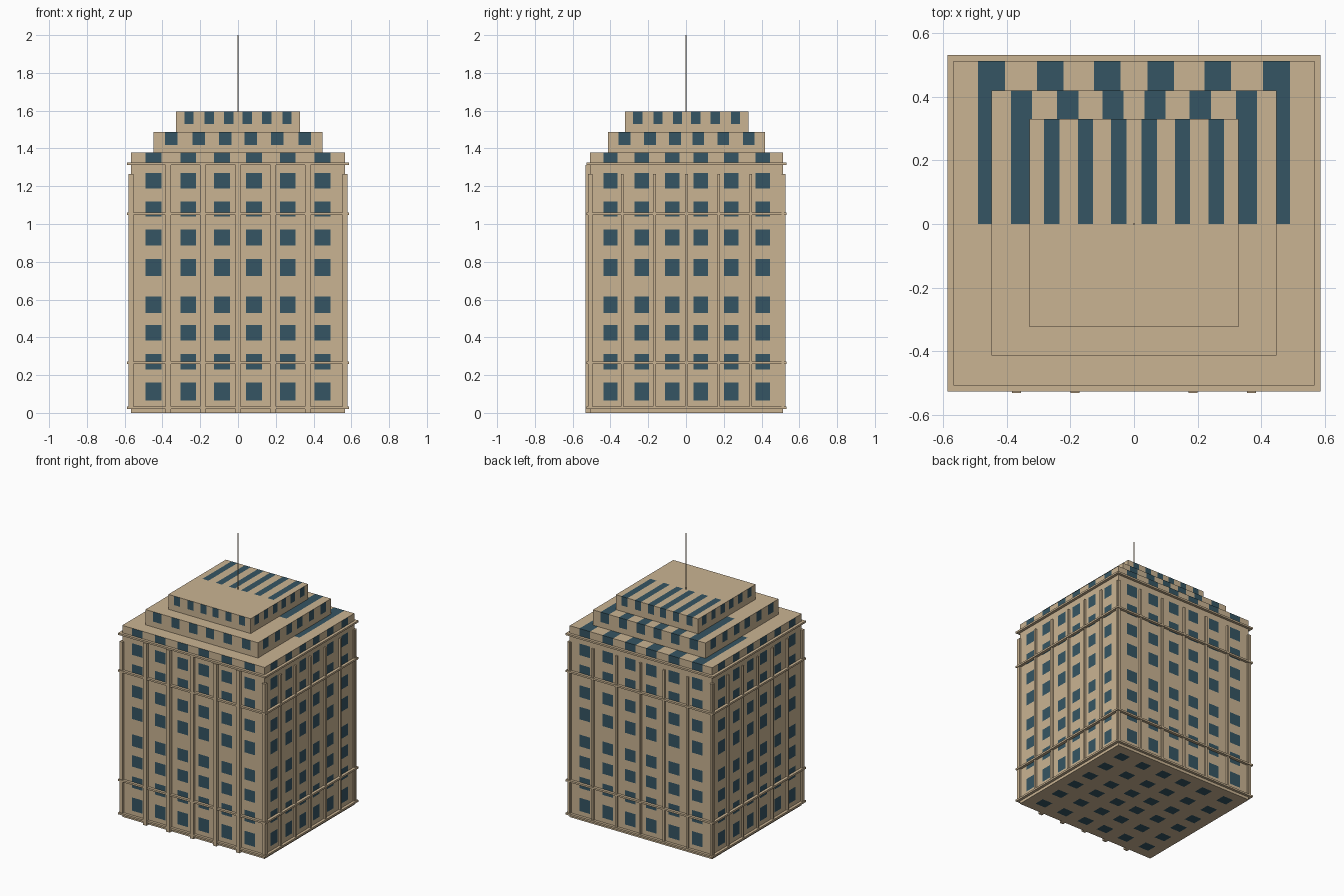
import bpy
import bmesh
from mathutils import Vector

cube = bpy.data.objects.get("Cube")
if cube:
    bpy.data.objects.remove(cube, do_unlink=True)


def make_material(name, color):
    mat = bpy.data.materials.new(name)
    mat.use_nodes = True
    mat.diffuse_color = color
    mat.node_tree.nodes["Principled BSDF"].inputs["Base Color"].default_value = color
    return mat


stone = make_material("tan stone", (0.59, 0.455, 0.29, 1))
glass = make_material("dark blue glass", (0.036, 0.091, 0.125, 1))

Y_MID = 0.003          # the body sits slightly back, behind the front ribs
HALF_X, HALF_Y = 0.567, 0.51
COLUMNS = [s * f for f in (0.148, 0.465, 0.79) for s in (-1, 1)]
COLUMN_HALF = 0.074


def add_box(bm, low, high):
    verts = bmesh.ops.create_cube(bm, size=1)["verts"]
    low, high = Vector(low), Vector(high)
    size, mid = high - low, (high + low) / 2
    for v in verts:
        v.co = Vector(a * b for a, b in zip(v.co, size)) + mid


def finish(name, bm, *materials):
    mesh = bpy.data.meshes.new(name)
    bm.to_mesh(mesh)
    bm.free()
    for mat in materials:
        mesh.materials.append(mat)
    obj = bpy.data.objects.new(name, mesh)
    bpy.context.collection.objects.link(obj)
    return obj


def inside(value, spans):
    return any(a < value < b for a, b in spans)


# A block whose faces are cut along window lines and coloured by position
def tier(name, half_x, half_y, bottom, top, rows):
    bm = bmesh.new()
    add_box(bm, (-half_x, Y_MID - half_y, bottom), (half_x, Y_MID + half_y, top))
    x_spans = [((c - COLUMN_HALF) * half_x, (c + COLUMN_HALF) * half_x) for c in COLUMNS]
    y_spans = [(Y_MID + (c - COLUMN_HALF) * half_y, Y_MID + (c + COLUMN_HALF) * half_y)
               for c in COLUMNS]
    cuts = [[p for span in spans for p in span] for spans in (x_spans, y_spans, rows)]
    cuts[1].append(0)
    for axis, positions in enumerate(cuts):
        normal = Vector((0, 0, 0))
        normal[axis] = 1
        for p in positions:
            if axis == 2 and p >= top:
                continue
            geom = bm.verts[:] + bm.edges[:] + bm.faces[:]
            bmesh.ops.bisect_plane(bm, geom=geom, plane_co=normal * p, plane_no=normal)
    bm.normal_update()
    for face in bm.faces:
        c, n = face.calc_center_median(), face.normal
        in_x, in_y, in_z = inside(c.x, x_spans), inside(c.y, y_spans), inside(c.z, rows)
        if n.z > 0.5:                       # roof strips on the rear half
            window = in_x and c.y > 0
        elif n.z < -0.5:                    # grid underneath
            window = in_x and in_y
        else:
            window = in_z and (in_y if abs(n.x) > 0.5 else in_x)
        face.material_index = int(window)
    return finish(name, bm, stone, glass)


main_rows = [(0.065, 0.16), (0.23, 0.312), (0.382, 0.465), (0.53, 0.615), (0.725, 0.815),
             (0.885, 0.97), (1.04, 1.12), (1.187, 1.27), (1.32, 1.378)]
tier("main_tower", HALF_X, HALF_Y, 0, 1.378, main_rows)
tier("middle_setback", 0.448, 0.416, 1.378, 1.488, [(1.417, 1.488)])
tier("upper_setback", 0.328, 0.327, 1.488, 1.595, [(1.53, 1.595)])

# Horizontal bands around the tower
bm = bmesh.new()
for z in (0.02, 0.26, 1.047, 1.312):
    add_box(bm, (-0.587, Y_MID - 0.529, z), (0.587, Y_MID + 0.529, z + 0.013))
finish("horizontal_bands", bm, stone)

# Broad ribs on the front, reaching the ground
bm = bmesh.new()
for x in (-0.37, -0.186, 0, 0.186, 0.37):
    front = -0.531 if x else -0.525
    add_box(bm, (x - 0.014, front, 0), (x + 0.014, -HALF_Y + 0.02, 1.312))
finish("front_ribs", bm, stone)

# Slim ribs on the back, the sides and the corners
bm = bmesh.new()
R, RIB_TOP, OUT = 0.007, 1.265, 0.013
for i in range(-3, 4):
    x, y = i * HALF_X / 3, Y_MID + i * HALF_Y / 3
    back = Y_MID + HALF_Y
    add_box(bm, (x - R, back - OUT, 0.02), (x + R, back + OUT, RIB_TOP))
    for side in (-HALF_X, HALF_X):
        add_box(bm, (side - OUT, y - R, 0.02), (side + OUT, y + R, RIB_TOP))
for side in (-HALF_X, HALF_X):
    front = Y_MID - HALF_Y
    add_box(bm, (side - OUT, front - OUT, 0.02), (side + OUT, front + OUT, RIB_TOP))
finish("slim_ribs", bm, stone)

# Thin mast on the roof
bpy.ops.mesh.primitive_cylinder_add(vertices=8, radius=0.003, depth=0.41, location=(0, 0, 1.795))
mast = bpy.context.object
mast.name = "mast"
mast.data.materials.append(stone)
